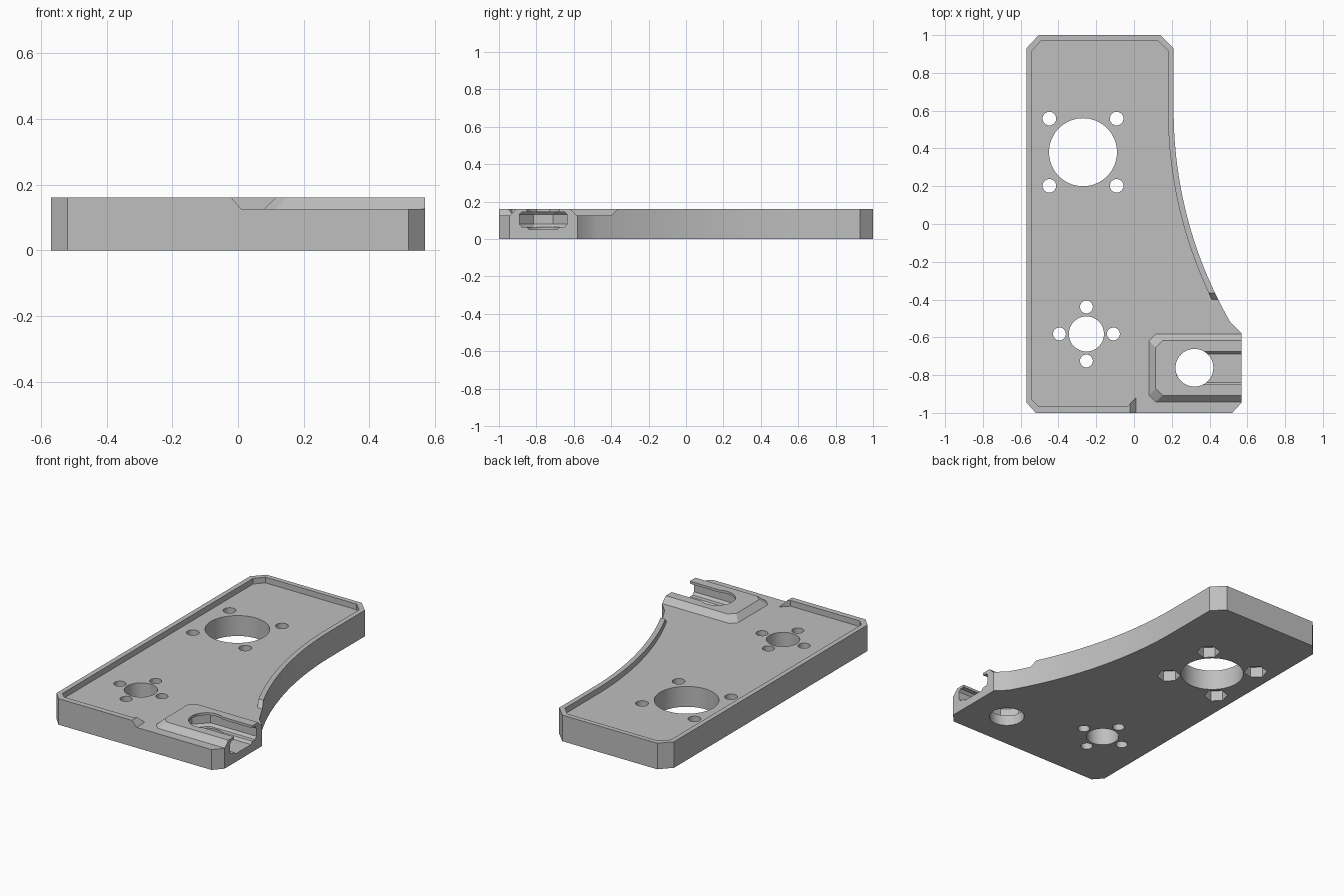
import bpy, bmesh, math

cube = bpy.data.objects.get("Cube")
if cube:
    bpy.data.objects.remove(cube, do_unlink=True)

grey = bpy.data.materials.new("plain_grey")
grey.use_nodes = True
COLOUR = (0.52, 0.52, 0.52, 1)
grey.diffuse_color = COLOUR
grey.node_tree.nodes["Principled BSDF"].inputs["Base Color"].default_value = COLOUR


def loft(name, levels):
    """Solid from (z, outline) levels with matching point counts."""
    bm = bmesh.new()
    rings = [[bm.verts.new((x, y, z)) for x, y in pts] for z, pts in levels]
    for low, high in zip(rings, rings[1:]):
        for i in range(len(low)):
            j = (i + 1) % len(low)
            bm.faces.new((low[i], low[j], high[j], high[i]))
    bm.faces.new(rings[0])
    bm.faces.new(rings[-1])
    bmesh.ops.recalc_face_normals(bm, faces=bm.faces)
    mesh = bpy.data.meshes.new(name)
    bm.to_mesh(mesh)
    bm.free()
    mesh.materials.append(grey)
    obj = bpy.data.objects.new(name, mesh)
    bpy.context.collection.objects.link(obj)
    return obj


def ngon(x, y, r, n, turn=0.0):
    return [(x + r * math.cos(turn + math.tau * i / n),
             y + r * math.sin(turn + math.tau * i / n)) for i in range(n)]


def combine(target, tool, operation="DIFFERENCE"):
    tool.hide_render = True
    mod = target.modifiers.new(operation.title(), "BOOLEAN")
    mod.operation, mod.solver, mod.object = operation, "EXACT", tool
    bpy.context.view_layer.objects.active = target
    bpy.ops.object.modifier_apply(modifier=mod.name)
    bpy.data.objects.remove(tool, do_unlink=True)


def drill(x, y, r, low=-0.1, high=0.3, n=48, turn=0.0):
    outline = ngon(x, y, r, n, turn)
    combine(plate, loft("hole_cutter", [(low, outline), (high, outline)]))


def arc_point(y, radius):
    return (2.45 - math.sqrt(radius ** 2 - (y - 0.6) ** 2), y)


# Plate with clipped corners and a concave side
TOP, FLOOR = 0.16, 0.125
STEPS = 28
outline = [(-0.57, -0.945), (-0.52, -1), (0.52, -1), (0.57, -0.945), (0.57, -0.58)]
outline += [arc_point(-0.52 + 1.12 * i / STEPS, 2.24) for i in range(STEPS + 1)]
outline += [(0.21, 0.93), (0.14, 1), (-0.505, 1), (-0.57, 0.93)]
plate = loft("mounting_plate", [(0, outline), (TOP, outline)])


# Shallow recess that leaves a rim with sloping ends
def recess(end_x, end_y):
    pts = [(end_x, -1.1), (end_x, -0.93 + end_x), (-0.035, -0.965), (-0.505, -0.965),
           (-0.54, -0.93), (-0.54, 0.917), (-0.492, 0.97), (0.127, 0.97), (0.18, 0.917)]
    pts += [arc_point(0.6 - 0.95 * i / STEPS, 2.27) for i in range(STEPS + 1)]
    return pts + [arc_point(end_y, 2.27), (0.8, end_y), (0.8, -1.1)]


combine(plate, loft("recess_cutter", [(FLOOR, recess(0.01, -0.4)),
                                      (TOP, recess(-0.02, -0.365)),
                                      (0.3, recess(-0.02, -0.365))]))


# Raised pad with bevelled sides
def pad(inset):
    left, front, back, clip = 0.08 + inset, -0.942 + inset, -0.583 - inset, 0.035
    return [(0.57, front), (left + clip, front), (left, front + clip),
            (left, back - clip), (left + clip, back), (0.57, back)]


combine(plate, loft("raised_pad", [(0.06, pad(0)), (FLOOR, pad(0)), (TOP, pad(0.035))]), "UNION")


# Undercut slot, open at the side, with a half octagon end
def slot(half):
    x, y, k = 0.312, -0.763, half * math.tan(math.pi / 8)
    return [(0.7, y - half), (x - k, y - half), (x - half, y - k),
            (x - half, y + k), (x - k, y + half), (0.7, y + half)]


SLOT = [(0.05, 0.075), (0.065, 0.088), (0.065, 0.115), (0.08, 0.128),
        (0.13, 0.128), (0.145, 0.115), (0.145, 0.088), (0.3, 0.088)]
combine(plate, loft("slot_cutter", [(z, slot(half)) for z, half in SLOT]))
drill(0.32, -0.761, 0.1)

# Large bore with four screw holes and hexagonal nut pockets underneath
drill(-0.27, 0.38, 0.18, n=64)
for sx in (-1, 1):
    for sy in (-1, 1):
        x, y = -0.27 + sx * 0.178, 0.38 + sy * 0.178
        drill(x, y, 0.036, n=32)
        drill(x, y, 0.068, high=0.065, n=6, turn=math.radians(135))

# Small bore with four screw holes
drill(-0.252, -0.582, 0.093)
for dx, dy in ((1, 0), (-1, 0), (0, 1), (0, -1)):
    drill(-0.252 + 0.143 * dx, -0.582 + 0.143 * dy, 0.034, n=32)

bpy.ops.object.select_all(action="DESELECT")
plate.select_set(True)
bpy.context.view_layer.objects.active = plate
bpy.ops.object.shade_smooth_by_angle(angle=math.radians(20))
